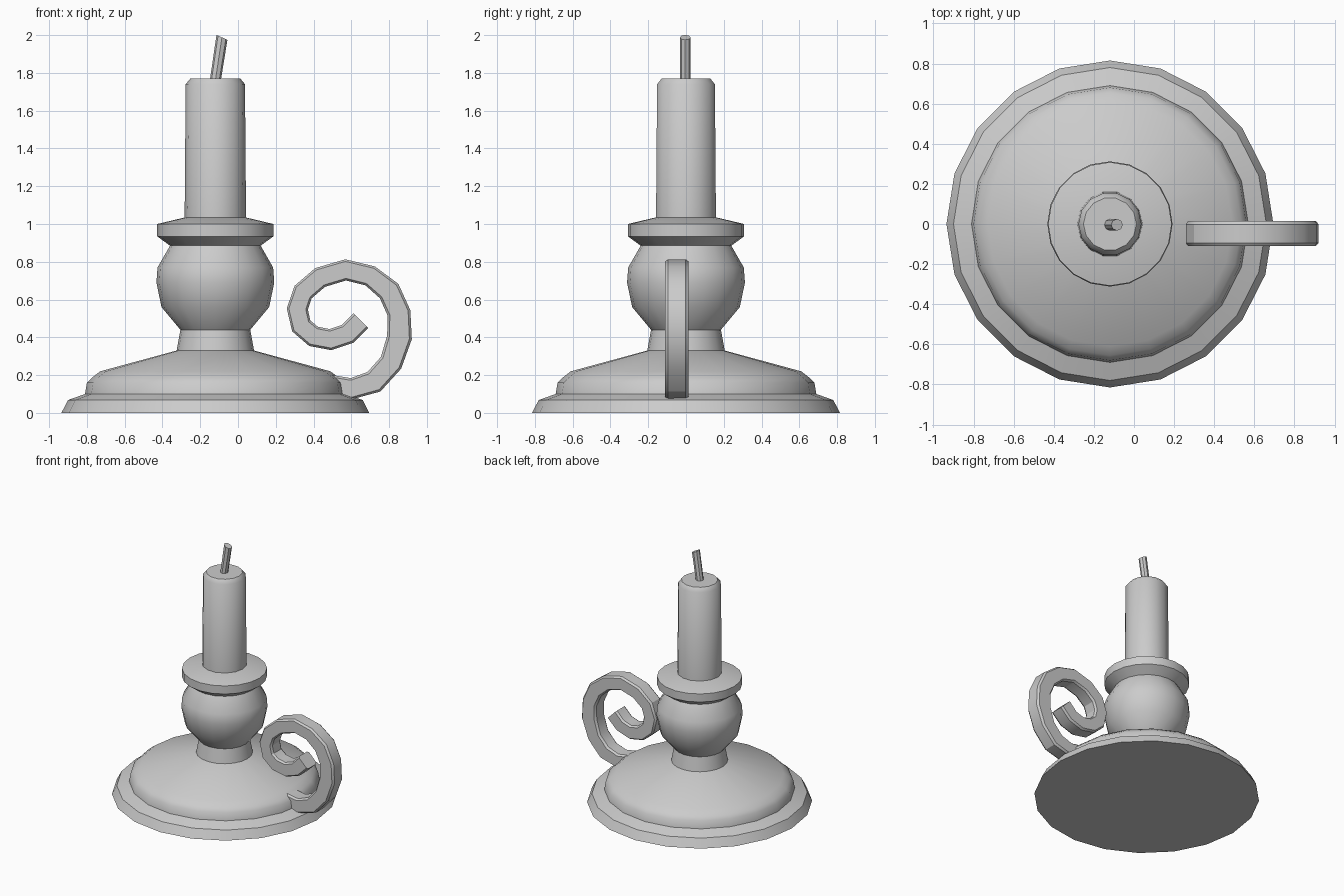
import bpy, bmesh, math
from mathutils import Vector

if "Cube" in bpy.data.objects:
    bpy.data.objects.remove(bpy.data.objects["Cube"])

AXIS_X = -0.12


def finish(name, bm, angle):
    bmesh.ops.recalc_face_normals(bm, faces=bm.faces)
    me = bpy.data.meshes.new(name)
    bm.to_mesh(me)
    bm.free()
    ob = bpy.data.objects.new(name, me)
    bpy.context.collection.objects.link(ob)
    bpy.ops.object.select_all(action='DESELECT')
    ob.select_set(True)
    bpy.context.view_layer.objects.active = ob
    bpy.ops.object.shade_smooth_by_angle(angle=math.radians(angle))
    return ob


def skin(name, rings, angle=40):
    """Join equal-sized vertex rings into a capped tube."""
    bm = bmesh.new()
    rings = [[bm.verts.new(p) for p in ring] for ring in rings]
    n = len(rings[0])
    for a, b in zip(rings, rings[1:]):
        for i in range(n):
            j = (i + 1) % n
            bm.faces.new((a[i], a[j], b[j], b[i]))
    bm.faces.new(rings[0])
    bm.faces.new(rings[-1])
    return finish(name, bm, angle)


def lathe(name, profile, sides, angle=40):
    step = 2 * math.pi / sides
    return skin(name, [[(AXIS_X + r * math.cos(i * step), r * math.sin(i * step), z)
                        for i in range(sides)] for r, z in profile], angle)


# Holder: stepped dish, neck, bulb and lip
lathe("holder", [(0.815, 0), (0.78, 0.068), (0.69, 0.10), (0.68, 0.16), (0.655, 0.185),
                 (0.61, 0.22), (0.205, 0.33), (0.185, 0.44), (0.285, 0.56), (0.312, 0.69),
                 (0.306, 0.77), (0.24, 0.885), (0.308, 0.935), (0.308, 1.0),
                 (0.16, 1.035)], 20)

# Candle
lathe("candle", [(0.163, 0.98), (0.157, 1.74), (0.132, 1.77)], 14)

# Wick: leaning rod with a slanted tip
wick = []
for cx, cz, slant in ((-0.123, 1.74, 0), (-0.085, 1.988, -0.45)):
    ring = []
    for i in range(8):
        a = i * math.pi / 4
        dx = 0.029 * math.cos(a)
        ring.append((cx + dx, -0.004 + 0.029 * math.sin(a), cz + dx * slant))
    wick.append(ring)
skin("wick", wick)

# Scroll handle: chamfered bar swept along a spiral (x, z)
path = [(0.46, 0.15), (0.60, 0.128), (0.72, 0.165), (0.81, 0.265), (0.855, 0.40),
        (0.852, 0.53), (0.80, 0.645), (0.70, 0.725), (0.57, 0.757), (0.435, 0.717),
        (0.345, 0.64), (0.314, 0.55), (0.335, 0.46), (0.40, 0.405), (0.49, 0.388),
        (0.58, 0.418), (0.65, 0.488)]
pts = [Vector((x, 0, z)) for x, z in path]
# two chamfered-corner offsets mirrored to all four corners
corners = [(1, 0.75), (0.8, 1), (-0.8, 1), (-1, 0.75),
           (-1, -0.75), (-0.8, -1), (0.8, -1), (1, -0.75)]
bar = []
for k, p in enumerate(pts):
    t = (pts[min(k + 1, len(pts) - 1)] - pts[max(k - 1, 0)]).normalized()
    side = Vector((t.z, 0, -t.x))
    half = 0.056 if k == 0 else 0.066 if k == 4 else 0.062 if k in (2, 3, 5, 6) else 0.056
    bar.append([p + side * (half * u) + Vector((0, -0.048 + 0.062 * v, 0)) for u, v in corners])
skin("scroll_handle", bar, 30)
